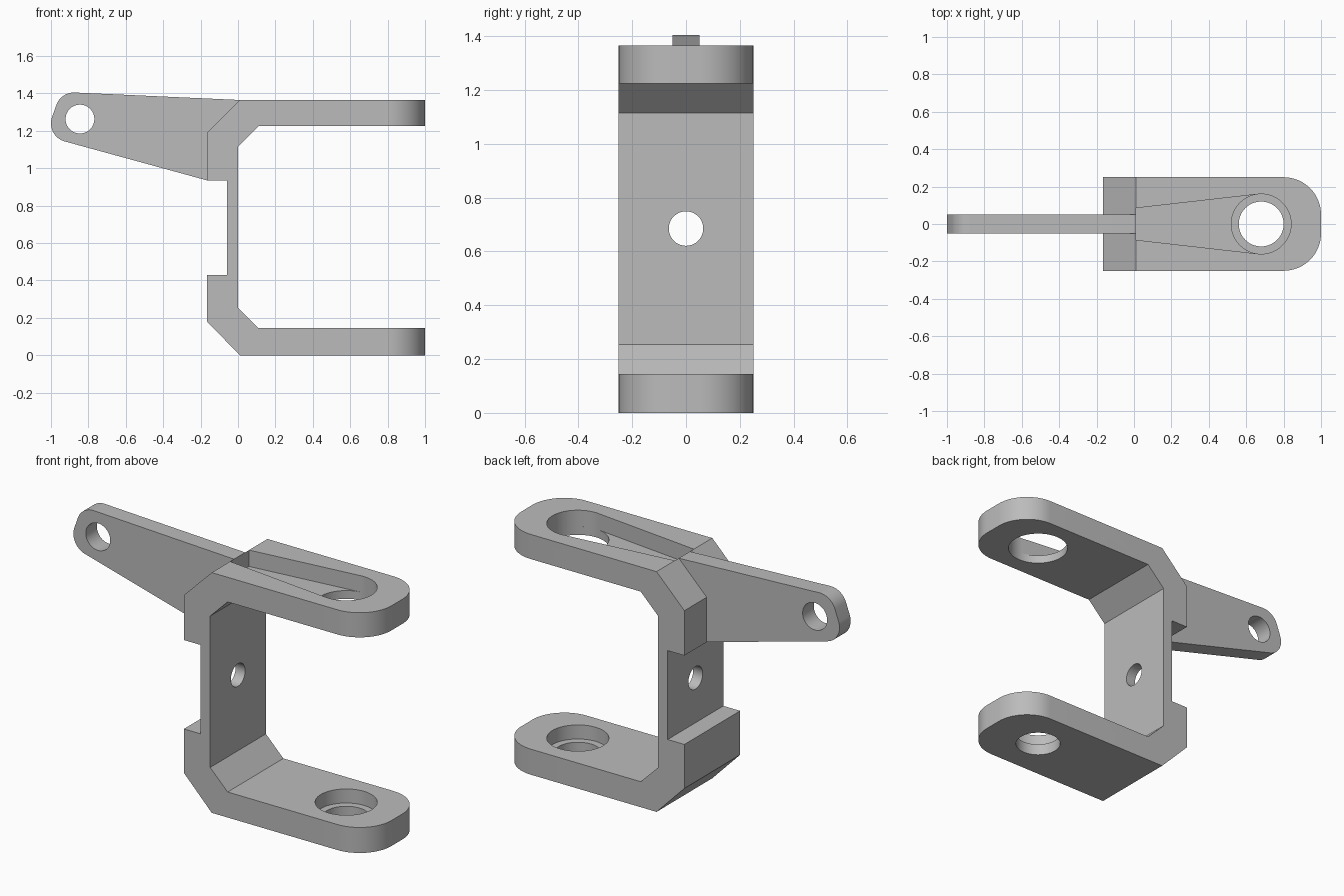
import bpy, bmesh, math
from mathutils import Vector

if "Cube" in bpy.data.objects:
    bpy.data.objects.remove(bpy.data.objects["Cube"])

grey = bpy.data.materials.new("grey")
grey.diffuse_color = (0.5, 0.5, 0.5, 1)
grey.use_nodes = True
grey.node_tree.nodes["Principled BSDF"].inputs["Base Color"].default_value = grey.diffuse_color


def prism(name, points, a, b, axis):
    """Extrude a closed profile from a to b along 'y' (x,z points) or 'z' (x,y points)."""
    place = (lambda p, t: (p[0], t, p[1])) if axis == 'y' else (lambda p, t: (p[0], p[1], t))
    bm = bmesh.new()
    face = bm.faces.new([bm.verts.new(place(p, a)) for p in points])
    new = bmesh.ops.extrude_face_region(bm, geom=[face])["geom"]
    shift = Vector(place((0, 0), b - a))
    bmesh.ops.translate(bm, vec=shift, verts=[g for g in new if isinstance(g, bmesh.types.BMVert)])
    bmesh.ops.recalc_face_normals(bm, faces=bm.faces)
    mesh = bpy.data.meshes.new(name)
    bm.to_mesh(mesh)
    bm.free()
    mesh.materials.append(grey)
    obj = bpy.data.objects.new(name, mesh)
    bpy.context.collection.objects.link(obj)
    return obj


def arc(cx, cy, r, start, end, n):
    angles = [math.radians(start + (end - start) * i / n) for i in range(n + 1)]
    return [(cx + r * math.cos(t), cy + r * math.sin(t)) for t in angles]


def circle(cx, cy, r):
    return arc(cx, cy, r, 0, 360, 64)[:-1]


def boolean(target, other, operation='DIFFERENCE'):
    """Apply a boolean and remove the helper."""
    mod = target.modifiers.new("cut", 'BOOLEAN')
    mod.operation, mod.solver, mod.object = operation, 'EXACT', other
    bpy.context.view_layer.objects.active = target
    bpy.ops.object.modifier_apply(modifier=mod.name)
    bpy.data.objects.remove(other)


# C-shaped body
body = prism("clevis_bracket", [
    (0.01, 0), (1, 0), (1, 0.145), (0.11, 0.145), (0, 0.255), (0, 1.115),
    (0.11, 1.225), (1, 1.225), (1, 1.365), (0.01, 1.365), (-0.165, 1.19),
    (-0.165, 0.935), (-0.06, 0.935), (-0.06, 0.43), (-0.165, 0.43), (-0.165, 0.18)],
    -0.25, 0.25, 'y')

# Rounded ends of both forks
bm = bmesh.new()
bm.from_mesh(body.data)
corners = [e for e in bm.edges if all(v.co.x > 0.99 for v in e.verts)
           and abs(e.verts[0].co.y - e.verts[1].co.y) < 0.01]
bmesh.ops.bevel(bm, geom=corners, offset=0.2, segments=16, profile=0.5, affect='EDGES')
bm.to_mesh(body.data)
bm.free()

# Lever plate joined to the back of the body
lever = prism("lever_plate",
              [(-0.165, 0.935), (-0.12, 1.0), (0.005, 1.3), (0.01, 1.365)]
              + arc(-0.877, 1.305, 0.1, 88, 162, 14)
              + arc(-0.9, 1.24, 0.1, 162, 255, 16), -0.05, 0.05, 'y')
boolean(body, lever, 'UNION')
boolean(body, prism("lever_hole", circle(-0.845, 1.263, 0.077), -0.2, 0.2, 'y'))

# Tapered pocket and bore in the top fork
pocket = [(0.01, -0.085)] + arc(0.68, 0, 0.16, -96.5, 96.5, 40) + [(0.01, 0.085)]
boolean(body, prism("pocket", pocket, 1.272, 1.5, 'z'))
boolean(body, prism("top_bore", circle(0.68, 0, 0.16), 1.1, 1.5, 'z'))

# Stepped bore in the bottom fork
boolean(body, prism("counterbore", circle(0.68, 0, 0.16), 0.065, 0.4, 'z'))
boolean(body, prism("bottom_bore", circle(0.68, 0, 0.12), -0.2, 0.3, 'z'))

# Screw hole through the web
hole = prism("web_hole", circle(0, 0, 0.064), -0.4, 0.4, 'z')
hole.rotation_euler = (0, math.pi / 2, 0)
hole.location = (0, 0, 0.685)
bpy.context.view_layer.update()
boolean(body, hole)

# Smooth the round surfaces, keep edges sharp
bpy.ops.object.select_all(action='DESELECT')
body.select_set(True)
bpy.context.view_layer.objects.active = body
bpy.ops.object.shade_smooth_by_angle(angle=math.radians(20))
